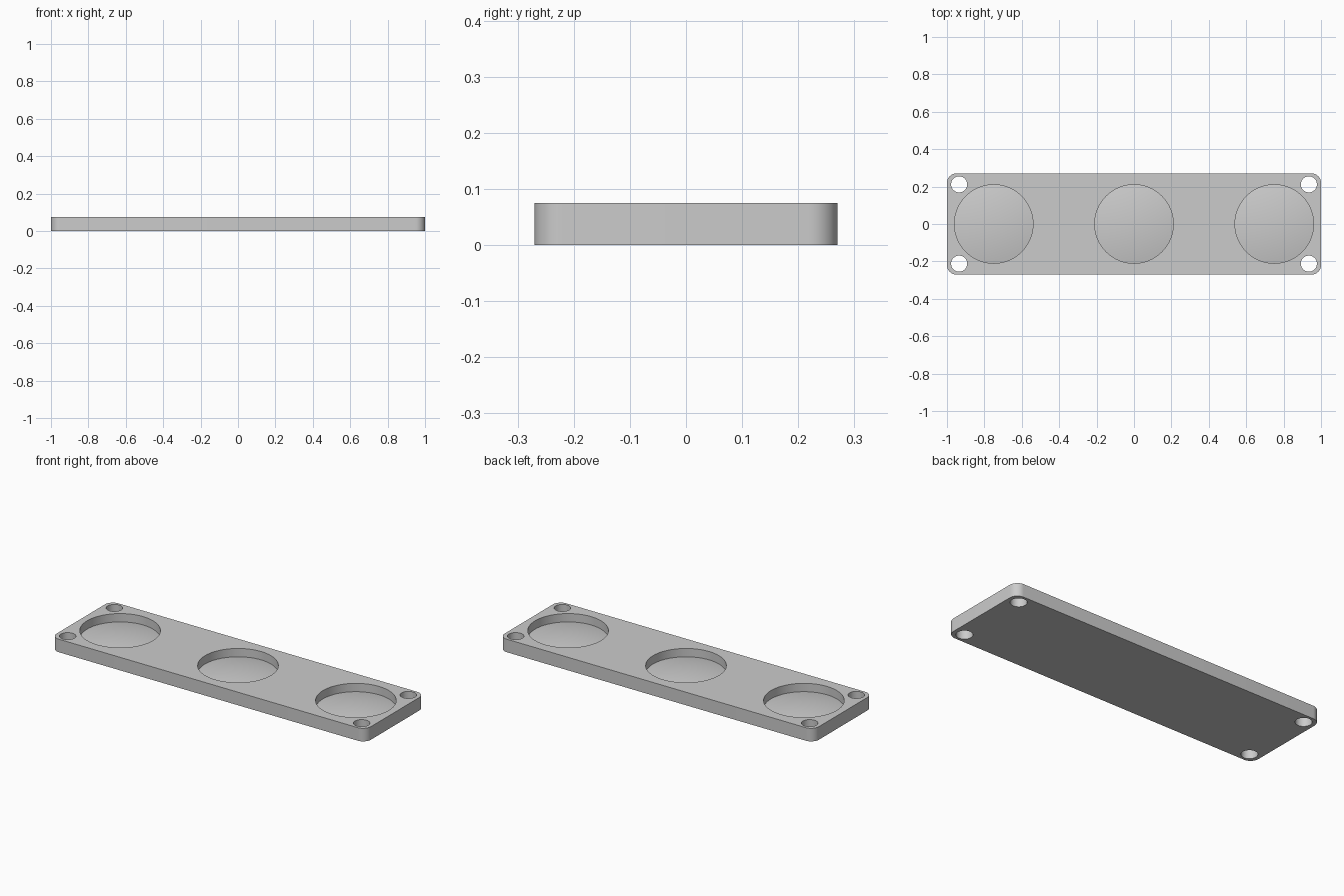
import bpy, bmesh, math

LENGTH, WIDTH, HEIGHT = 2.0, 0.54, 0.075
WELL_R, WELL_FLOOR, DOME_RISE = 0.21, 0.027, 0.02
HOLE_R, CORNER_R = 0.043, 0.05

cube = bpy.data.objects.get("Cube")
if cube:
    bpy.data.objects.remove(cube, do_unlink=True)

grey = bpy.data.materials.new("light grey")
grey.use_nodes = True
COLOUR = (0.6, 0.6, 0.6, 1)
grey.diffuse_color = COLOUR
grey.node_tree.nodes["Principled BSDF"].inputs["Base Color"].default_value = COLOUR


def make_object(name, bm):
    bmesh.ops.recalc_face_normals(bm, faces=bm.faces)
    mesh = bpy.data.meshes.new(name)
    bm.to_mesh(mesh)
    bm.free()
    mesh.materials.append(grey)
    obj = bpy.data.objects.new(name, mesh)
    bpy.context.collection.objects.link(obj)
    return obj


def lathe(name, profile, x, y, steps=96):
    """Revolve (radius, height) points, from axis to axis, about a vertical axis."""
    bm = bmesh.new()
    verts = [bm.verts.new((x + r, y, z)) for r, z in profile]
    edges = [bm.edges.new(pair) for pair in zip(verts, verts[1:])]
    bmesh.ops.spin(bm, geom=verts + edges, cent=(x, y, 0), axis=(0, 0, 1),
                   angle=math.tau, steps=steps)
    bmesh.ops.remove_doubles(bm, verts=bm.verts, dist=1e-5)
    return make_object(name, bm)


# Rounded slab
bm = bmesh.new()
bmesh.ops.create_cube(bm, size=1)
for v in bm.verts:
    v.co.x *= LENGTH
    v.co.y *= WIDTH
    v.co.z = (v.co.z + 0.5) * HEIGHT
corners = [e for e in bm.edges if abs(e.verts[0].co.z - e.verts[1].co.z) > 0.01]
bmesh.ops.bevel(bm, geom=corners, offset=CORNER_R, segments=12, profile=0.5,
                affect='EDGES')
plate = make_object("plate", bm)

# Round wells with a gently domed floor
rings = 12
dome = [(WELL_R * i / rings, WELL_FLOOR + DOME_RISE * (1 - (i / rings) ** 2))
        for i in range(rings + 1)]
top = HEIGHT + 0.05
cutters = [lathe("well_cutter", dome + [(WELL_R, top), (0, top)], x, 0)
           for x in (-0.75, 0, 0.75)]

# Through holes at the corners
for sx in (-1, 1):
    for sy in (-1, 1):
        profile = [(0, -0.05), (HOLE_R, -0.05), (HOLE_R, top), (0, top)]
        cutters.append(lathe("hole_cutter", profile, sx * 0.935, sy * 0.212, 48))

# Cut the plate, then discard the cutters
bpy.context.view_layer.objects.active = plate
plate.select_set(True)
for cutter in cutters:
    mod = plate.modifiers.new("cut", 'BOOLEAN')
    mod.operation = 'DIFFERENCE'
    mod.solver = 'EXACT'
    mod.object = cutter
    bpy.ops.object.modifier_apply(modifier=mod.name)
    bpy.data.objects.remove(cutter, do_unlink=True)

bpy.ops.object.select_all(action='DESELECT')
plate.select_set(True)
bpy.ops.object.shade_smooth_by_angle(angle=math.radians(30))
